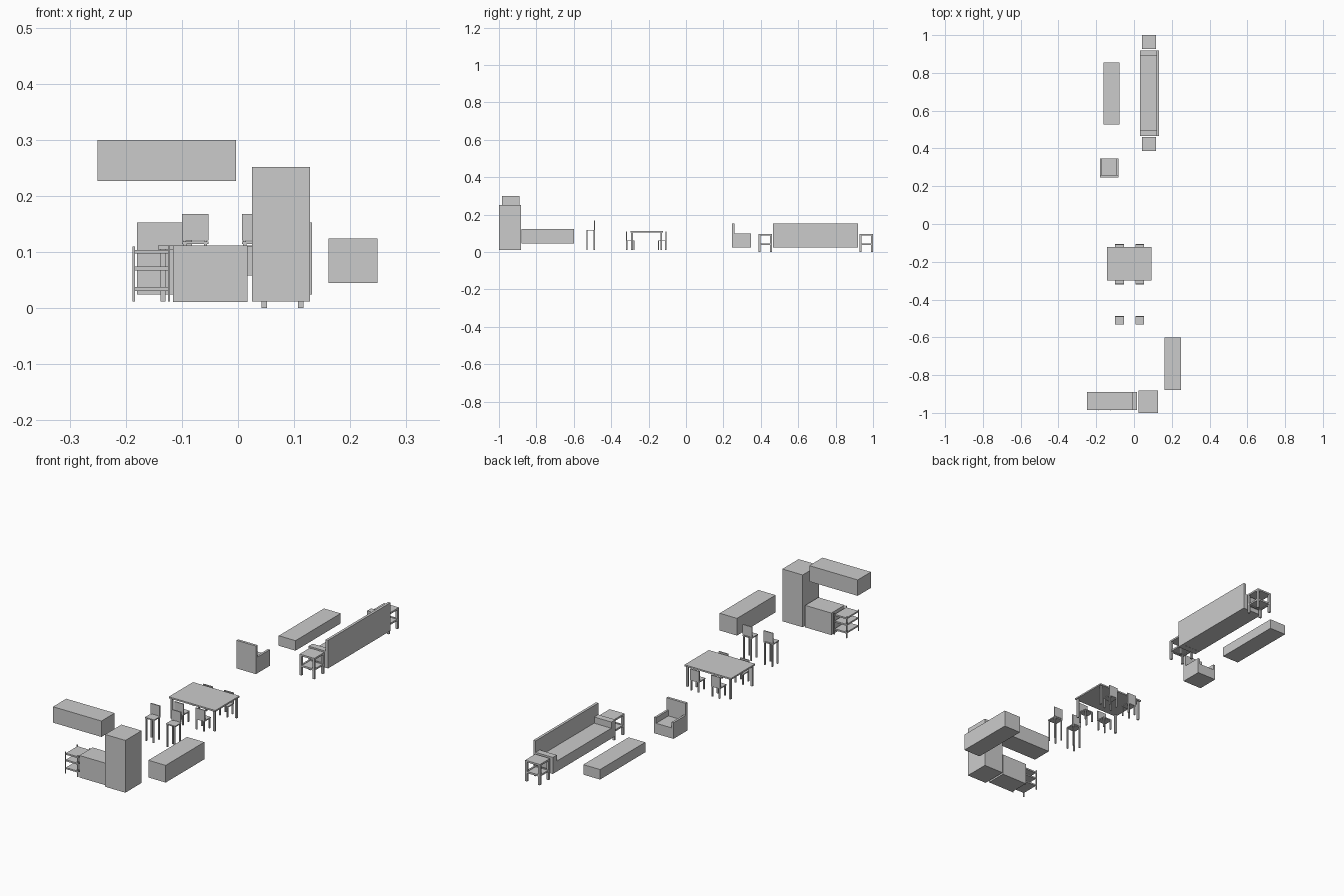
import bpy, bmesh
from mathutils import Vector, Matrix

if "Cube" in bpy.data.objects:
    bpy.data.objects.remove(bpy.data.objects["Cube"])


def build(name, boxes):
    """One object made of boxes given as (x0, x1, y0, y1, z0, z1)."""
    bm = bmesh.new()
    for x0, x1, y0, y1, z0, z1 in boxes:
        m = Matrix.Translation(((x0 + x1) / 2, (y0 + y1) / 2, (z0 + z1) / 2))
        m = m @ Matrix.Diagonal((x1 - x0, y1 - y0, z1 - z0, 1))
        bmesh.ops.create_cube(bm, size=1, matrix=m)
    mesh = bpy.data.meshes.new(name)
    bm.to_mesh(mesh)
    bm.free()
    ob = bpy.data.objects.new(name, mesh)
    bpy.context.collection.objects.link(ob)
    return ob


def legs(x0, x1, y0, y1, z0, z1, w):
    """Four square corner posts."""
    return [(x, x + w, y, y + w, z0, z1)
            for x in (x0, x1 - w) for y in (y0, y1 - w)]


# Kitchen block
build("wall_cupboard", [(-0.25, -0.004, -0.985, -0.889, 0.227, 0.30)])
build("fridge", [(0.025, 0.128, -1.0, -0.882, 0.012, 0.252)])
build("base_cabinet", [(-0.116, 0.017, -0.985, -0.889, 0.011, 0.112)])
build("breakfast_counter", [(0.161, 0.249, -0.88, -0.6, 0.045, 0.124)])

# Shelf rack beside the base cabinet
X0, X1, Y0, Y1 = -0.188, -0.121, -0.988, -0.898
build("rack_posts", legs(X0, X1, Y0, Y1, 0.012, 0.110, 0.004))
build("rack_shelves", [(X0 + 0.003, X1 - 0.003, Y0 + 0.003, Y1 - 0.003, z, z + 0.007)
                       for z in (0.031, 0.067, 0.097)])


# Chairs: slim legs, thin seat, back panel on one side
def chair(name, x, y, side, seat_z, top_z, gap):
    w, d, t = 0.047, 0.045, 0.005
    y0, y1 = y - d / 2, y + d / 2
    yb = y1 - t if side > 0 else y0
    x0, x1 = x - w / 2, x + w / 2
    build(name + "_legs", legs(x0 + 0.002, x1 - 0.002, y0, y1, 0.012, seat_z - t, 0.006))
    build(name + "_seat", [(x0, x1, y0, y1, seat_z - t, seat_z)])
    parts = [(x0, x1, yb, yb + t, seat_z + gap, top_z)]
    if gap:
        parts += [(a, a + t, yb, yb + t, seat_z, seat_z + gap) for a in (x0 + 0.002, x1 - 0.007)]
    build(name + "_back", parts)


for i, x in enumerate((-0.0765, 0.0305)):
    chair(f"bar_stool_{i}", x, -0.51, 1, 0.119, 0.168, 0.002)
    chair(f"dining_chair_front_{i}", x, -0.297, -1, 0.063, 0.110, 0)
    chair(f"dining_chair_rear_{i}", x, -0.128, 1, 0.063, 0.110, 0)

# Dining table
build("dining_table_top", [(-0.143, 0.093, -0.298, -0.122, 0.105, 0.112)])
build("dining_table_legs", legs(-0.138, 0.088, -0.293, -0.127, 0.012, 0.105, 0.009))

# Armchair, facing +y
build("armchair_base", [(-0.17, -0.092, 0.259, 0.348, 0.024, 0.072)])
build("armchair_back", [(-0.18, -0.082, 0.247, 0.259, 0.024, 0.153)])
build("armchair_arms", [(x, x + 0.01, 0.259, 0.348, 0.024, 0.098) for x in (-0.18, -0.092)])

# Sofa, facing -x
build("sofa_base", [(0.033, 0.12, 0.495, 0.89, 0.024, 0.072)])
build("sofa_back", [(0.12, 0.132, 0.465, 0.919, 0.024, 0.153)])
build("sofa_arms", [(0.033, 0.12, y, y + 0.029, 0.024, 0.1) for y in (0.465, 0.89)])

# Low coffee table block
build("coffee_table", [(-0.162, -0.077, 0.527, 0.855, 0.026, 0.072)])


# Side tables at both sofa ends
def side_table(name, y0):
    x0, x1, y1, w = 0.042, 0.117, y0 + 0.073, 0.01
    build(name + "_top", [(x0, x1, y0, y1, 0.088, 0.096)])
    build(name + "_legs", legs(x0, x1, y0, y1, 0.0, 0.088, w))
    z0, z1 = 0.038, 0.046
    build(name + "_rails",
          [(x0 + w, x1 - w, y, y + 0.008, z0, z1) for y in (y0 + 0.001, y1 - 0.009)] +
          [(x, x + 0.008, y0 + w, y1 - w, z0, z1) for x in (x0 + 0.001, x1 - 0.009)])
    build(name + "_shelf", [(x0 + 0.008, x1 - 0.008, y0 + 0.008, y1 - 0.008, 0.041, 0.044)])


side_table("side_table_near", 0.387)
side_table("side_table_far", 0.927)
